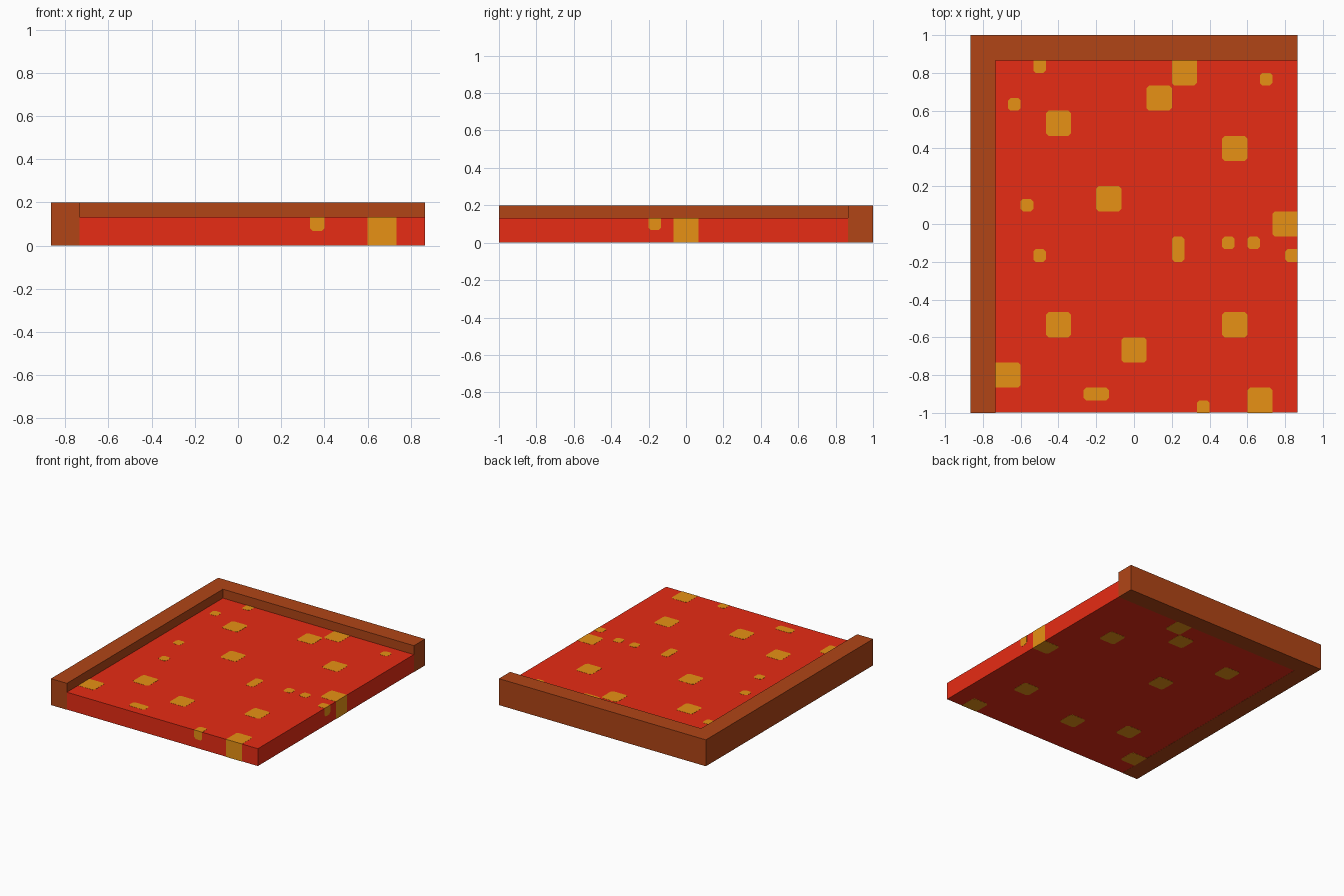
import bpy, bmesh

cube = bpy.data.objects.get("Cube")
if cube:
    bpy.data.objects.remove(cube, do_unlink=True)

U = 1 / 15            # one grid cell
SKIN = 0.001          # spots stand this far proud of the slab


def material(name, rgb):
    m = bpy.data.materials.new(name)
    m.use_nodes = True
    m.diffuse_color = (*rgb, 1)
    bsdf = next(n for n in m.node_tree.nodes if n.type == 'BSDF_PRINCIPLED')
    bsdf.inputs["Base Color"].default_value = (*rgb, 1)
    return m


red = material("hot red", (0.90, 0.028, 0.008))
amber = material("amber", (0.90, 0.32, 0.008))
brown = material("brown", (0.44, 0.06, 0.008))


def finish(name, bm, mat):
    bmesh.ops.recalc_face_normals(bm, faces=bm.faces)
    me = bpy.data.meshes.new(name)
    bm.to_mesh(me)
    bm.free()
    me.materials.append(mat)
    ob = bpy.data.objects.new(name, me)
    bpy.context.collection.objects.link(ob)
    return ob


def box(bm, lo, hi):
    verts = bmesh.ops.create_cube(bm, size=1)["verts"]
    for v in verts:
        for i in range(3):
            v.co[i] = lo[i] if v.co[i] < 0 else hi[i]
    return verts


# Molten slab
LO = (-11 * U, -15 * U, 0)
HI = (13 * U, 13 * U, 2 * U)
bm = bmesh.new()
box(bm, (LO[0], LO[1] + SKIN, SKIN), (HI[0] - SKIN, HI[1], HI[2] - SKIN))
finish("molten_slab", bm, red)

# L-shaped raised border along the right and back edges
bm = bmesh.new()
outline = [(-13, -15), (-11, -15), (-11, 13), (13, 13), (13, 15), (-13, 15)]
base = bm.faces.new([bm.verts.new((x * U, y * U, 0)) for x, y in outline])
top = bmesh.ops.extrude_face_region(bm, geom=[base], use_keep_orig=True)["geom"]
bmesh.ops.translate(bm, vec=(0, 0, 3 * U),
                    verts=[g for g in top if isinstance(g, bmesh.types.BMVert)])
finish("corner_border", bm, brown)


# Spots set into the slab; only corners surrounded by red are clipped
def spot(bm, x, y, w, d, deep):
    part = bmesh.new()
    box(part, (x * U, y * U, 0 if deep else U),
        ((x + w) * U, (y + d) * U, 2 * U))
    part.normal_update()

    def buried(face):
        c = face.calc_center_median()
        return all(min(abs(c[i] - LO[i]), abs(c[i] - HI[i])) > 1e-4 for i in range(3))

    edges = [e for e in part.edges if all(buried(f) for f in e.link_faces)]
    bmesh.ops.bevel(part, geom=edges, offset=U / 5, segments=1,
                    profile=0.5, affect='EDGES')
    bmesh.ops.recalc_face_normals(part, faces=part.faces)
    me = bpy.data.meshes.new("spot_part")
    part.to_mesh(me)
    part.free()
    bm.from_mesh(me)
    bpy.data.meshes.remove(me)


# Large spots run through the whole slab: lower corner in cells
large = [(-7, 7), (1, 9), (3, 11), (7, 5), (-3, 1), (11, -1),
         (-7, -9), (7, -9), (-1, -11), (-11, -13), (9, -15)]
bm = bmesh.new()
for x, y in large:
    spot(bm, x, y, 2, 2, True)
finish("large_spots", bm, amber)

# Small spots sit in the upper layer: lower corner, width, depth
small = [(-8, 12, 1, 1), (10, 11, 1, 1), (-10, 9, 1, 1), (-9, 1, 1, 1),
         (3, -3, 1, 2), (7, -2, 1, 1), (9, -2, 1, 1), (12, -3, 1, 1),
         (-8, -3, 1, 1), (-4, -14, 2, 1), (5, -15, 1, 1)]
bm = bmesh.new()
for x, y, w, d in small:
    spot(bm, x, y, w, d, False)
finish("small_spots", bm, amber)
